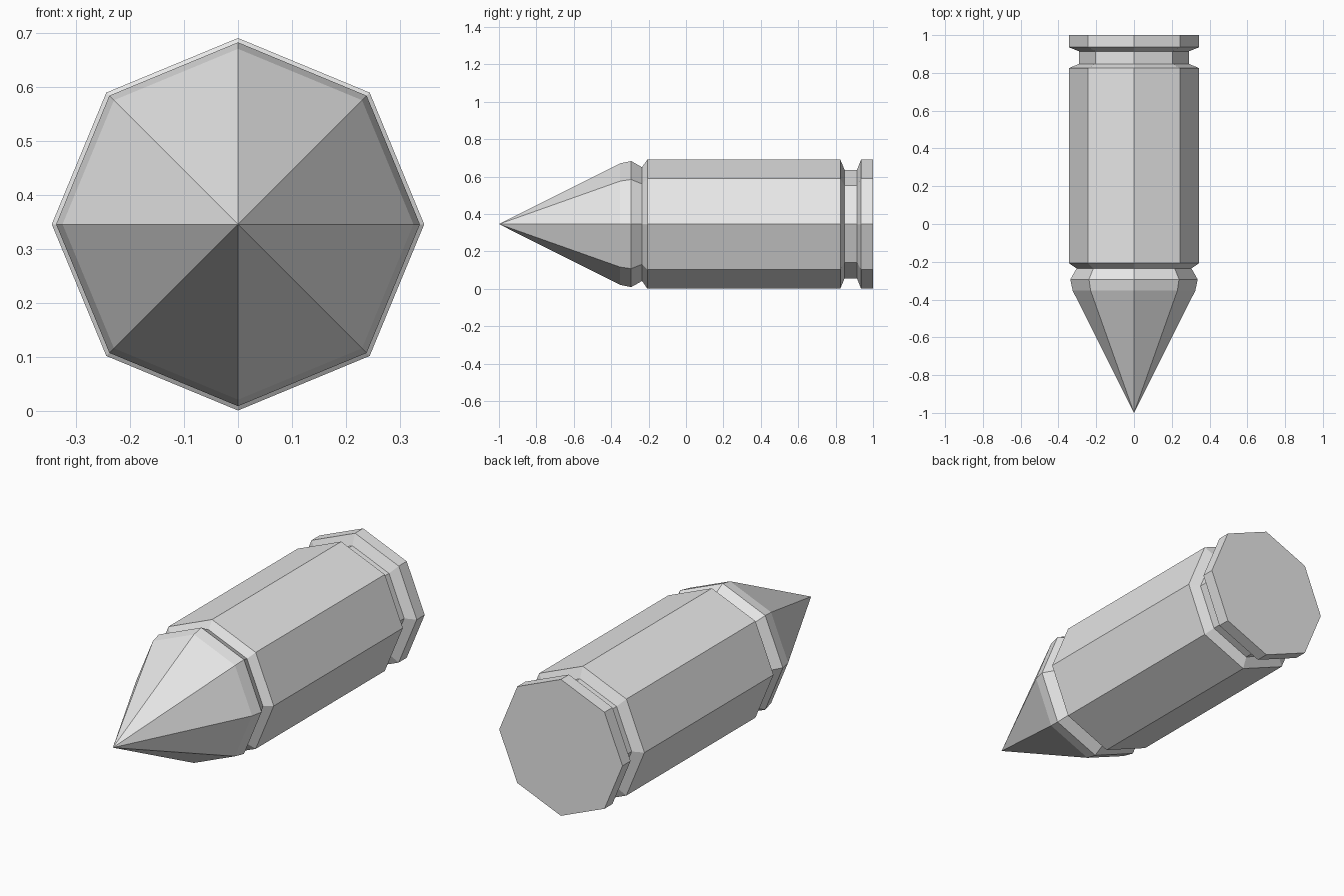
import bpy, bmesh
from math import cos, sin, pi

SIDES = 8
RADIUS = 0.345
CENTRE_Z = 0.346

cube = bpy.data.objects.get("Cube")
if cube:
    bpy.data.objects.remove(cube, do_unlink=True)

grey = bpy.data.materials.new("plain grey")
grey.use_nodes = True
colour = (0.8, 0.8, 0.8, 1)
grey.diffuse_color = colour
grey.node_tree.nodes["Principled BSDF"].inputs["Base Color"].default_value = colour


def lathe(name, profile, cap_end=False):
    """Turn (y, radius) points into an eight-sided flat-shaded part along y."""
    bm = bmesh.new()
    rings = []
    for y, r in profile:
        count = SIDES if r > 0 else 1
        rings.append([bm.verts.new((r * cos(2 * pi * i / SIDES), y,
                                    CENTRE_Z + r * sin(2 * pi * i / SIDES)))
                      for i in range(count)])
    for a, b in zip(rings, rings[1:]):
        for i in range(SIDES):
            j = (i + 1) % SIDES
            if len(a) == 1:
                bm.faces.new((a[0], b[i], b[j]))
            else:
                bm.faces.new((a[i], b[i], b[j], a[j]))
    if cap_end:
        bm.faces.new(reversed(rings[-1]))
    # Quads wind inward or outward together; make all of them face away from the axis
    for f in bm.faces:
        f.normal_update()
    bmesh.ops.recalc_face_normals(bm, faces=bm.faces[:])
    mesh = bpy.data.meshes.new(name)
    bm.to_mesh(mesh)
    bm.free()
    mesh.materials.append(grey)
    obj = bpy.data.objects.new(name, mesh)
    bpy.context.collection.objects.link(obj)
    return obj


# Pointed tip, with a bevelled shoulder narrowing into the neck
lathe("pointed_tip", [(-1, 0), (-0.352, 0.325), (-0.293, 0.337), (-0.235, 0.304)])

# Casing, with a flared mouth, a groove near the back and a flat rim
lathe("casing", [(-0.235, 0.304), (-0.207, RADIUS), (0.825, RADIUS), (0.848, 0.29),
                 (0.914, 0.29), (0.936, RADIUS), (1, RADIUS)], cap_end=True)
